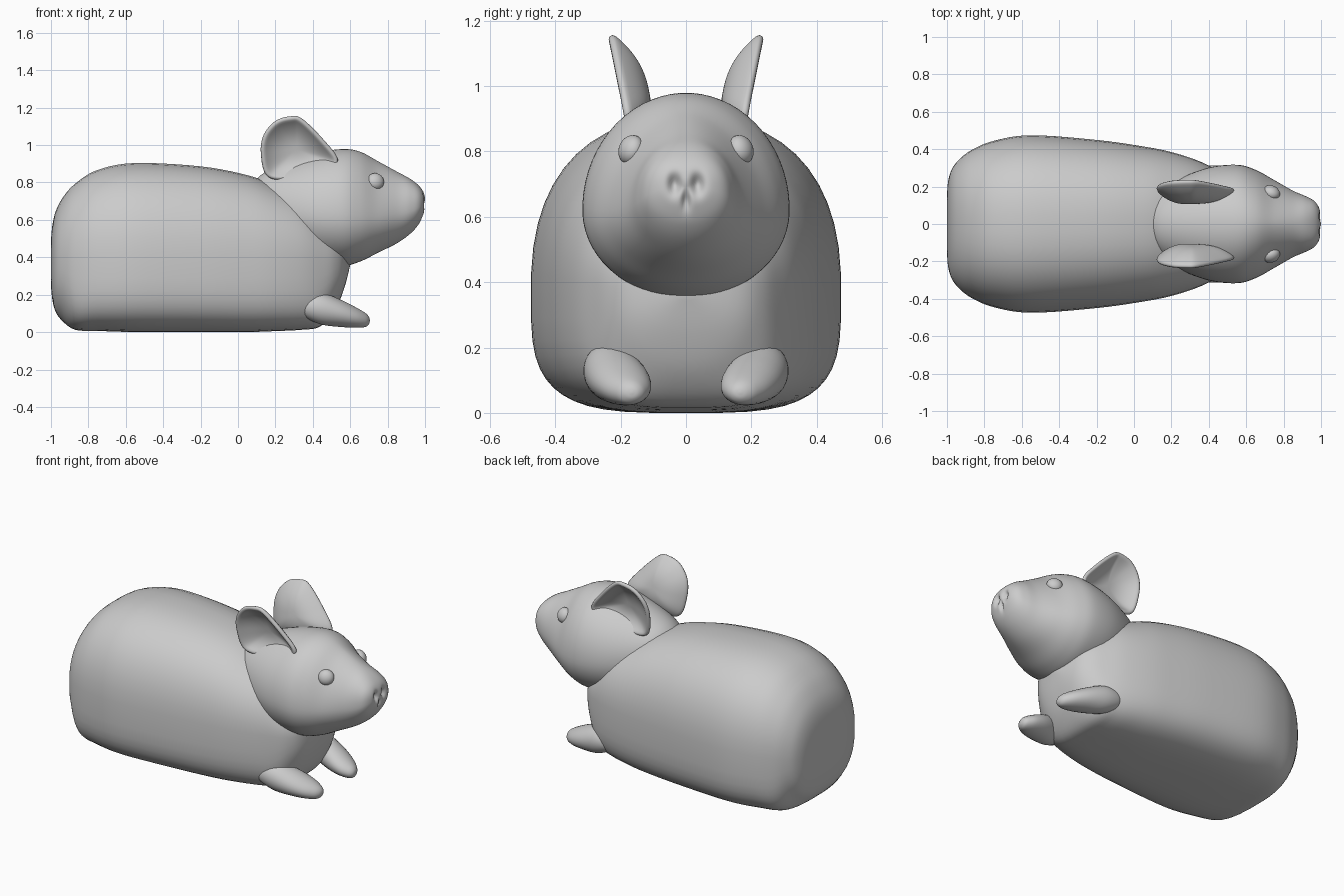
import bpy, bmesh, math
from mathutils import Vector

if "Cube" in bpy.data.objects:
    bpy.data.objects.remove(bpy.data.objects["Cube"])


def spline(a, b, c, d, t):
    # Catmull-Rom blend of four tuples
    return [0.5 * (2 * q + (r - p) * t + (2 * p - 5 * q + 4 * r - s) * t * t
                   + (3 * q - p - 3 * r + s) * t ** 3) for p, q, r, s in zip(a, b, c, d)]


def smooth_path(pts, steps, closed=False):
    n, out = len(pts), []
    for i in range(n if closed else n - 1):
        idx = [(i + k) % n if closed else min(max(i + k, 0), n - 1) for k in (-1, 0, 1, 2)]
        out += [spline(*[pts[j] for j in idx], s / steps) for s in range(steps)]
    return out if closed else out + [list(pts[-1])]


def finish(bm, name):
    bmesh.ops.recalc_face_normals(bm, faces=bm.faces)
    mesh = bpy.data.meshes.new(name)
    bm.to_mesh(mesh)
    bm.free()
    for p in mesh.polygons:
        p.use_smooth = True
    ob = bpy.data.objects.new(name, mesh)
    bpy.context.collection.objects.link(ob)
    return ob


def loft(name, sections, segs=48, steps=5, shape=None):
    # section: x, y centre, z of widest point, bottom, top, half width, upper and lower roundness
    bm, rings = bmesh.new(), []
    for x, y, zc, bot, top, w, nu, nl in smooth_path(sections, steps):
        ring = []
        for k in range(segs):
            a = 2 * math.pi * (k + 0.5) / segs
            c, s = math.cos(a), math.sin(a)
            e = 2 / (nu if s > 0 else nl)
            h = (top - zc) if s > 0 else (zc - bot)
            p = Vector((x, y + math.copysign(w * abs(c) ** e, c),
                        max(0, zc + math.copysign(h * abs(s) ** e, s))))
            ring.append(bm.verts.new(shape(p) if shape else p))
        rings.append(ring)
    for r0, r1 in zip(rings, rings[1:]):
        for k in range(segs):
            j = (k + 1) % segs
            bm.faces.new((r0[k], r0[j], r1[j], r1[k]))
    bm.faces.new(rings[0])
    bm.faces.new(rings[-1])
    return finish(bm, name)


# Body: x, bottom, top, half width
body = [(-1.0, .34, .38, .02), (-.998, .22, .52, .19), (-.98, .12, .63, .28), (-.94, .06, .715, .34),
        (-.87, .012, .795, .395), (-.75, .006, .868, .445), (-.55, 0, .905, .475),
        (-.2, 0, .887, .45), (.05, 0, .84, .415), (.2, .005, .785, .385), (.34, .012, .72, .34),
        (.44, .03, .63, .29), (.52, .12, .55, .235), (.57, .24, .49, .16), (.6, .36, .42, .02)]
loft("body", [(x, 0, .37 if x < .55 else .38, b, t, w, 2.4, 3.6 if -.9 < x < .45 else 2.6)
              for x, b, t, w in body])


# Head with pressed-in nostrils
def nostrils(p):
    if p.x > .9:
        p.x -= .028 * math.exp(-((abs(p.y) - .035) / .018) ** 2 - ((p.z - .70) / .03) ** 2)
        p.x -= .02 * math.exp(-(p.y / .012) ** 2 - ((p.z - .65) / .03) ** 2)
    return p


# x, widest z, bottom, top, half width, upper roundness
head = [(.08, .76, .72, .80, .07, 2), (.14, .70, .56, .852, .17, 2), (.25, .65, .44, .905, .245, 2),
        (.4, .63, .37, .953, .302, 2), (.55, .62, .352, .979, .317, 2), (.65, .61, .376, .966, .29, 1.9),
        (.75, .61, .425, .913, .235, 1.75), (.85, .63, .475, .858, .178, 1.9),
        (.92, .65, .525, .82, .148, 2.2), (.965, .67, .575, .785, .122, 2.4),
        (.99, .685, .625, .752, .085, 2.4), (1.0, .69, .66, .72, .04, 2.2), (1.0, .69, .688, .692, .003, 2)]
loft("head", [(x, 0, zc, b, t, w, n, 2) for x, zc, b, t, w, n in head], 64, 6, nostrils)

# Ear outline in side view, cupped outward
EAR = [(.535, .91), (.455, 1.025), (.34, 1.138), (.28, 1.15), (.2, 1.125), (.138, 1.05),
       (.125, .95), (.16, .83), (.3, .82), (.44, .85)]


def ear(name, side):
    bm = bmesh.new()
    rim = smooth_path(EAR, 5, True)
    n, rings, cx, cz = len(rim), [], .31, .98
    for i in range(1, 11):
        r = i / 10
        ring = []
        for x, z in rim:
            px, pz = cx + (x - cx) * r, cz + (z - cz) * r
            y = .19 + .2 * (pz - .93) - .075 * (1 - r ** 2.5)
            ring.append(bm.verts.new((px, side * y, pz)))
        rings.append(ring)
    bm.faces.new(rings[0])
    for r0, r1 in zip(rings, rings[1:]):
        for k in range(n):
            j = (k + 1) % n
            bm.faces.new((r0[k], r0[j], r1[j], r1[k]))
    ob = finish(bm, name)
    mod = ob.modifiers.new("thickness", "SOLIDIFY")
    mod.thickness = .026
    mod.offset = 0
    sub = ob.modifiers.new("rounding", "SUBSURF")
    sub.levels = sub.render_levels = 1


# Paw: x, y, centre z, half width, half height
paw = [(.305, .255, .135, .004, .004), (.325, .253, .138, .035, .036), (.37, .247, .137, .062, .066),
       (.45, .23, .125, .083, .086), (.55, .203, .1, .09, .073), (.63, .183, .078, .076, .055),
       (.68, .172, .065, .048, .038), (.7, .167, .062, .024, .02), (.705, .166, .062, .003, .003)]

for side, label in ((-1, "right"), (1, "left")):
    ear(label + "_ear", side)
    loft(label + "_front_paw",
         [(x, side * y, z, z - h, z + h, w, 2, 2) for x, y, z, w, h in paw], 28, 4)
    # Eye
    bpy.ops.mesh.primitive_uv_sphere_add(segments=32, ring_count=16, location=(.735, side * .168, .805))
    eye = bpy.context.object
    eye.name = label + "_eye"
    eye.scale = (.047, .036, .046)
    eye.rotation_euler = (side * math.radians(20), 0, side * math.radians(-25))
    bpy.ops.object.shade_smooth()
